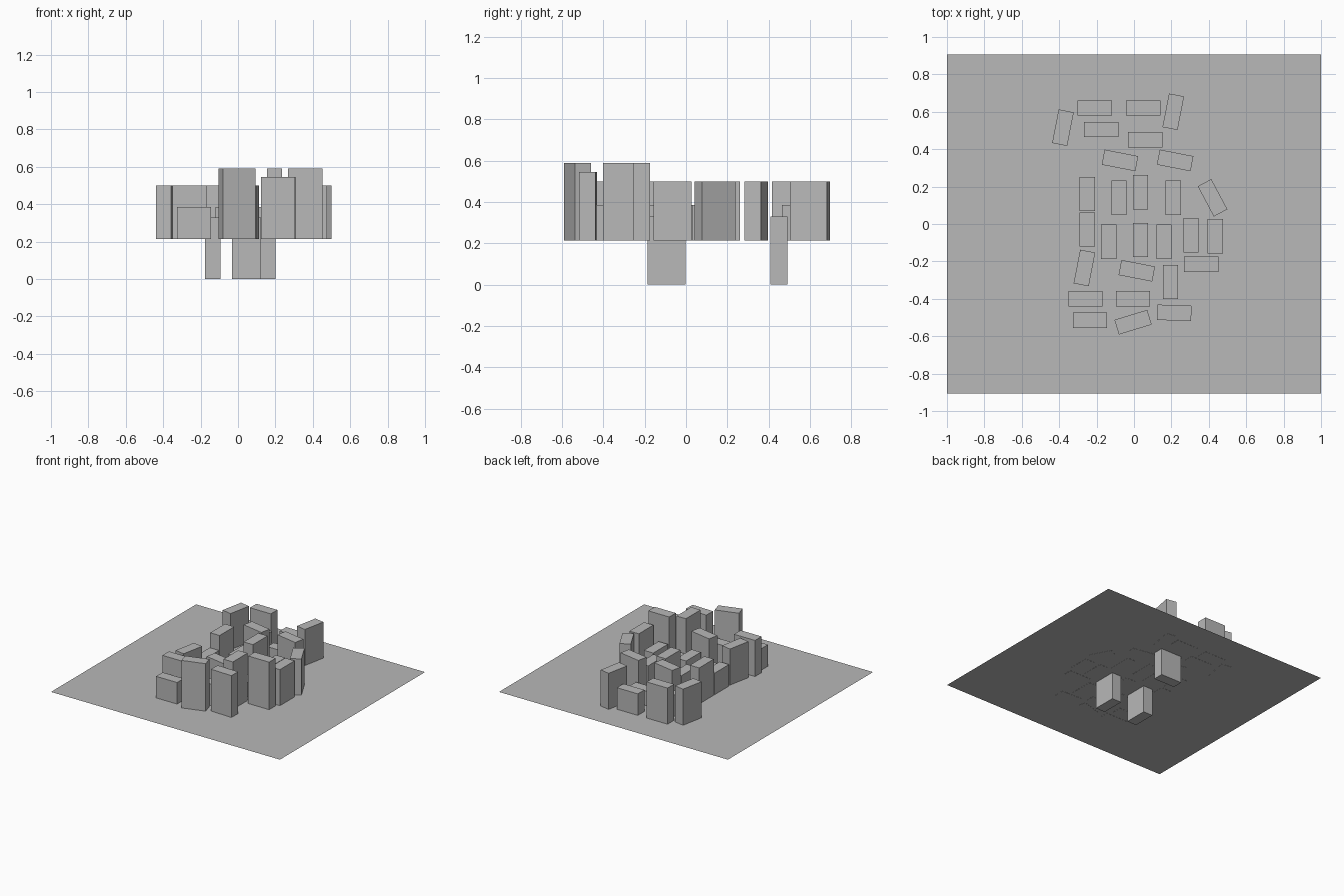
import bpy
import bmesh
from math import radians
from mathutils import Matrix, Vector

default_cube = bpy.data.objects.get("Cube")
if default_cube:
    bpy.data.objects.remove(default_cube, do_unlink=True)

GROUND = 0.215
LONG, SHORT = 0.183, 0.082
SUNK, LOW, MEDIUM, HIGH, TOP = 0.33, 0.385, 0.5, 0.545, 0.59

# One plain grey for everything
grey = bpy.data.materials.new("plain_grey")
grey.use_nodes = True
colour = (0.48, 0.48, 0.48, 1)
grey.diffuse_color = colour
grey.node_tree.nodes["Principled BSDF"].inputs["Base Color"].default_value = colour


def finish(name, bm):
    mesh = bpy.data.meshes.new(name)
    bm.to_mesh(mesh)
    bm.free()
    mesh.materials.append(grey)
    obj = bpy.data.objects.new(name, mesh)
    bpy.context.scene.collection.objects.link(obj)
    return obj


def block(name, x, y, top, across, turn=0):
    """Upright slab; x and y are in hundredths, turn is in degrees."""
    bottom = 0 if top == SUNK else GROUND - 0.001
    size = (LONG, SHORT) if across else (SHORT, LONG)
    bm = bmesh.new()
    bmesh.ops.create_cube(bm, size=1)
    bmesh.ops.scale(bm, vec=Vector((*size, top - bottom)), verts=bm.verts)
    obj = finish(name, bm)
    obj.location = (x / 100, y / 100, (top + bottom) / 2)
    obj.rotation_euler.z = radians(turn)
    return obj


def across(name, x, y, top, turn=0):
    return block(name + "_across_block", x, y, top, True, turn)


def along(name, x, y, top, turn=0):
    return block(name + "_along_block", x, y, top, False, turn)


# Thin ground sheet
bm = bmesh.new()
bmesh.ops.create_grid(bm, x_segments=1, y_segments=1, size=1,
                      matrix=Matrix.Diagonal((1, 0.905, 1, 1)))
ground = finish("ground_sheet", bm)
ground.location.z = GROUND

# Back cluster
along("back_outer_right", -38, 51.5, MEDIUM, turn=-11)
across("back_right", -21, 62, MEDIUM)
across("back_left", 5, 62, LOW)
along("back_outer_left", 21, 60, MEDIUM, turn=-11)
across("back_inner_right", -17.5, 50.5, LOW)
across("back_sunken", 6, 45, SUNK)
across("back_slanted_right", -7.5, 34, MEDIUM, turn=-11)
across("back_slanted_left", 22, 34, MEDIUM, turn=-11)

# Middle cluster, rear row
along("middle_rear_right", -25, 16, MEDIUM)
along("middle_rear_inner_right", -8, 14, LOW)
along("middle_rear_centre", 3.5, 17, MEDIUM)
along("middle_rear_left", 21, 14, LOW)
along("middle_rear_outer_left", 42, 14, MEDIUM, turn=28)

# Middle cluster, front row
along("middle_front_right", -25, -3, LOW)
along("middle_sunken_right", -13.5, -9.5, SUNK)
along("middle_front_centre", 3.5, -8.5, LOW)
along("middle_sunken_left", 16, -9.5, SUNK)
along("middle_front_left", 30.5, -6, LOW)
along("middle_front_outer_left", 43.5, -6.5, MEDIUM)

# Front cluster
along("front_slanted_right", -26.5, -23.5, MEDIUM, turn=-11)
across("front_slanted_centre", 1.5, -25, MEDIUM, turn=-11)
across("front_outer_left", 36, -21.5, TOP)
along("front_inner_left", 19.5, -31, TOP)
across("front_inner_right", -26, -40, MEDIUM)
across("front_inner_centre", -0.5, -40, LOW)
across("front_right", -23.5, -51.5, LOW)
across("front_centre", -0.5, -52.5, TOP, turn=17)
across("front_left", 21.5, -47.5, HIGH, turn=-2)
